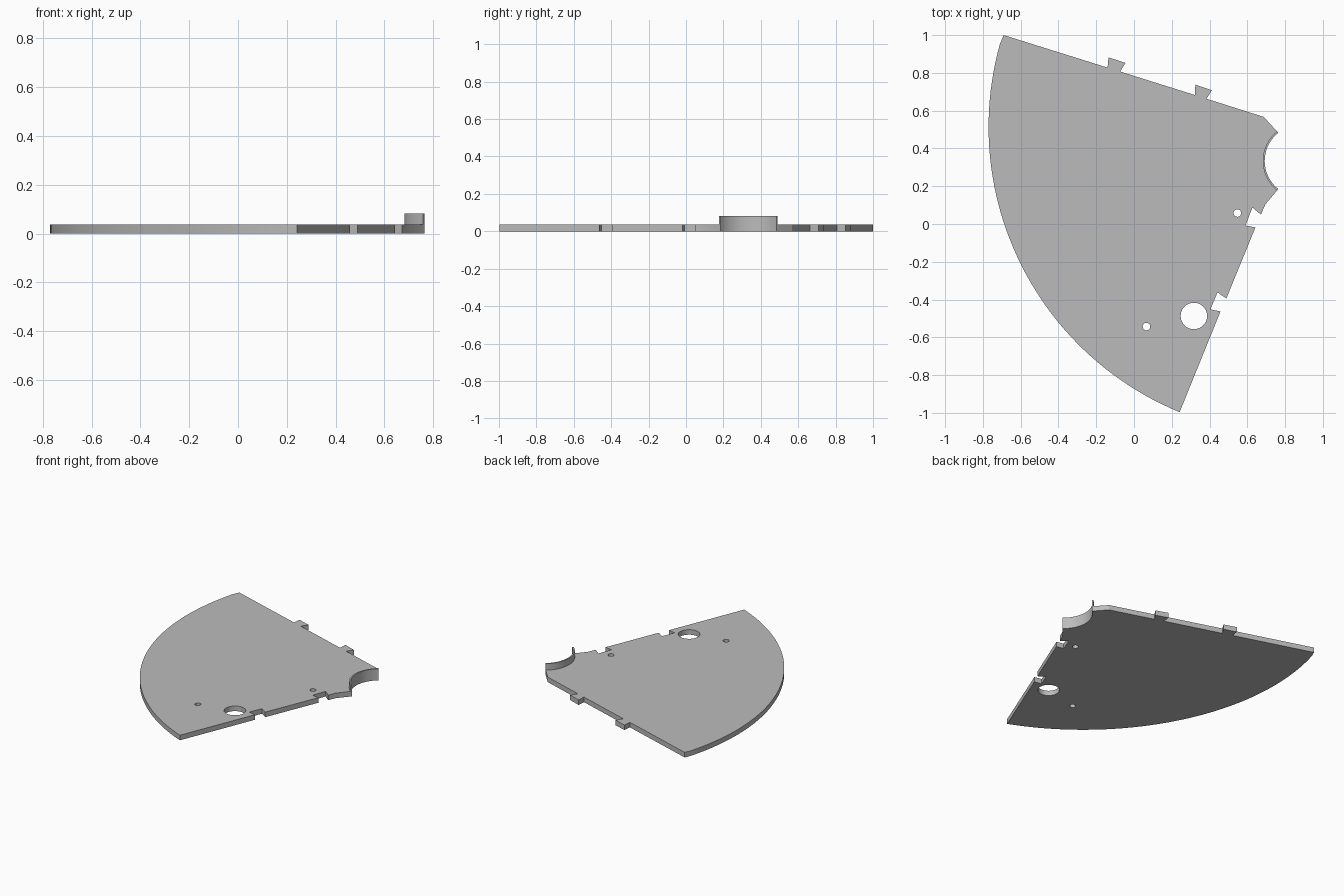
import bpy, bmesh
from math import sin, cos, atan2, radians, pi
from mathutils import Vector

if "Cube" in bpy.data.objects:
    bpy.data.objects.remove(bpy.data.objects["Cube"])

PLATE_TOP, WALL_TOP = 0.036, 0.082
RIM_CENTRE, RIM_RADIUS = (0.863, 0.514), 1.633
HUB_CENTRE, HUB_RADIUS, WALL = (0.882, 0.334), 0.19, 0.01
HUB_START, HUB_END = radians(128.5), radians(231.5)

grey = bpy.data.materials.new("plain_grey")
grey.use_nodes = True
colour = (0.5, 0.5, 0.5, 1)
grey.diffuse_color = colour
grey.node_tree.nodes["Principled BSDF"].inputs["Base Color"].default_value = colour


def arc(centre, radius, start, end, steps):
    """Points along an arc, both ends included."""
    angles = [start + (end - start) * i / steps for i in range(steps + 1)]
    return [(centre[0] + radius * cos(a), centre[1] + radius * sin(a)) for a in angles]


def circle(centre, radius, steps):
    return arc(centre, radius, 0, 2 * pi, steps)[:-1]


def angle_to(point):
    return atan2(point[1] - RIM_CENTRE[1], point[0] - RIM_CENTRE[0]) % (2 * pi)


def slab(name, loops, bottom, top):
    """Fill closed loops (outline first, then holes) and extrude upward."""
    bm = bmesh.new()
    edges = []
    for loop in loops:
        verts = [bm.verts.new((x, y, bottom)) for x, y in loop]
        edges += [bm.edges.new((v, verts[i - 1])) for i, v in enumerate(verts)]
    bmesh.ops.triangle_fill(bm, edges=edges, use_beauty=True, use_dissolve=False)
    result = bmesh.ops.extrude_face_region(bm, geom=bm.faces[:])
    raised = [g for g in result["geom"] if isinstance(g, bmesh.types.BMVert)]
    bmesh.ops.translate(bm, verts=raised, vec=Vector((0, 0, top - bottom)))
    bmesh.ops.recalc_face_normals(bm, faces=bm.faces[:])
    mesh = bpy.data.meshes.new(name)
    bm.to_mesh(mesh)
    bm.free()
    mesh.materials.append(grey)
    obj = bpy.data.objects.new(name, mesh)
    bpy.context.collection.objects.link(obj)
    bpy.ops.object.select_all(action="DESELECT")
    obj.select_set(True)
    bpy.context.view_layer.objects.active = obj
    bpy.ops.object.shade_smooth_by_angle(angle=radians(30))
    return obj


# Straight edges with dovetail tabs on one side and matching sockets on the other
back_corner, front_corner = (-0.69, 1.0), (0.24, -1.0)
tabs = [(-0.14, 0.828), (-0.135, 0.882), (-0.045, 0.853), (-0.073, 0.807),
        (0.322, 0.683), (0.325, 0.738), (0.412, 0.708), (0.384, 0.663)]
sockets = [(0.695, 0.103), (0.672, 0.05), (0.627, 0.087), (0.59, -0.008),
           (0.643, -0.018), (0.489, -0.394), (0.442, -0.362), (0.405, -0.452),
           (0.458, -0.463)]

outline = [back_corner] + tabs + [(0.687, 0.567)]
outline += arc(HUB_CENTRE, HUB_RADIUS, HUB_START, HUB_END, 24)
outline += sockets
outline += arc(RIM_CENTRE, RIM_RADIUS, angle_to(front_corner), angle_to(back_corner), 48)[:-1]

# Round holes through the plate
holes = [circle((0.317, -0.487), 0.07, 40),
         circle((0.547, 0.058), 0.02, 24),
         circle((0.066, -0.543), 0.02, 24)]
slab("sector_plate", [outline] + holes, 0, PLATE_TOP)

# Thin curved collar standing around the hub cutout
collar = arc(HUB_CENTRE, HUB_RADIUS, HUB_START, HUB_END, 24)
collar += arc(HUB_CENTRE, HUB_RADIUS + WALL, HUB_END, HUB_START, 24)
slab("hub_collar", [collar], PLATE_TOP, WALL_TOP)
